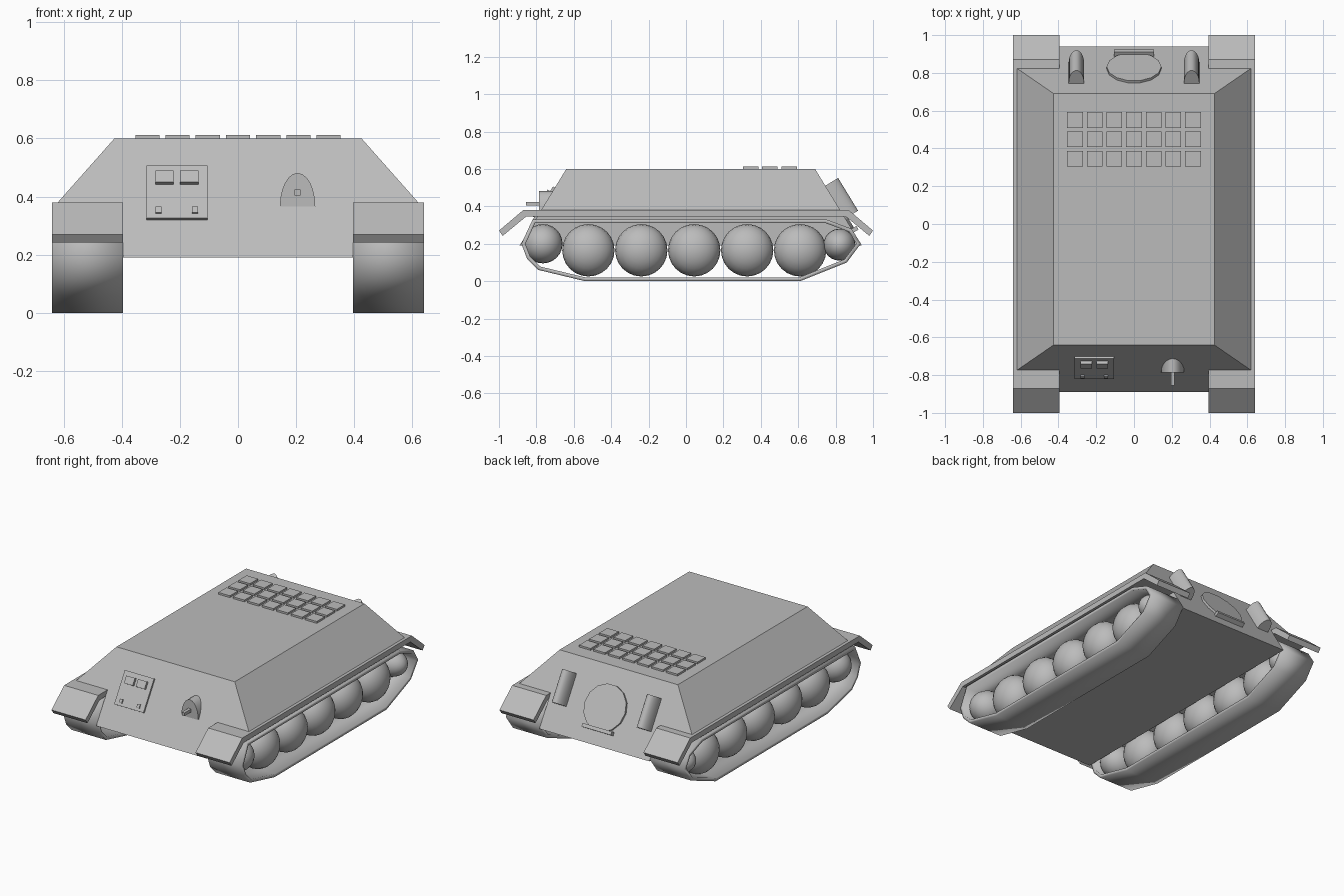
import bpy, bmesh, math
from mathutils import Vector, Matrix

cube = bpy.data.objects.get("Cube")
if cube:
    bpy.data.objects.remove(cube, do_unlink=True)

grey = bpy.data.materials.new("plain_grey")
grey.use_nodes = True
COLOUR = (0.5, 0.5, 0.5, 1)
grey.diffuse_color = COLOUR
grey.node_tree.nodes["Principled BSDF"].inputs["Base Color"].default_value = COLOUR

SLOPE = 0.61  # horizontal run of the end plates per unit of height
ROOF = 0.6


def front_y(z):
    return -0.64 - SLOPE * (ROOF - z)


def rear_y(z):
    return 0.69 + SLOPE * (ROOF - z)


def finish(name, bm, smooth=None):
    bmesh.ops.recalc_face_normals(bm, faces=bm.faces)
    mesh = bpy.data.meshes.new(name)
    bm.to_mesh(mesh)
    bm.free()
    mesh.materials.append(grey)
    obj = bpy.data.objects.new(name, mesh)
    bpy.context.collection.objects.link(obj)
    if smooth:
        bpy.ops.object.select_all(action='DESELECT')
        obj.select_set(True)
        bpy.context.view_layer.objects.active = obj
        bpy.ops.object.shade_smooth_by_angle(angle=math.radians(smooth))
    return obj


def prism(name, profile, place, capped=True, smooth=None):
    """Sweep a 2D profile between two ends; place(u, v, end) gives the 3D point."""
    bm = bmesh.new()
    a, b = ([bm.verts.new(place(u, v, end)) for u, v in profile] for end in (0, 1))
    n = len(profile)
    for i in range(n):
        j = (i + 1) % n
        bm.faces.new((a[i], a[j], b[j], b[i]))
    if capped:
        bm.faces.new(a)
        bm.faces.new(b)
    return finish(name, bm, smooth)


def box(name, centre, size, rotation=Matrix()):
    bm = bmesh.new()
    bmesh.ops.create_cube(bm, size=1, matrix=Matrix.Translation(centre) @ rotation
                          @ Matrix.Diagonal((*size, 1)))
    return finish(name, bm)


def arch(half_width, height, steps=12):
    """Half-ellipse profile standing on its flat base."""
    return [(half_width * math.cos(math.pi * i / steps),
             height * math.sin(math.pi * i / steps)) for i in range(steps + 1)]


# Hull: one front outline whose ends lean with height
outline = [(-0.425, ROOF), (-0.62, 0.38), (-0.395, 0.38), (-0.395, 0.19)]
outline += [(-x, z) for x, z in reversed(outline)]
prism("hull", outline, lambda x, z, end: (x, rear_y(z) if end else front_y(z), z))

# Roof vents
for row in range(3):
    for col in range(-3, 4):
        box("roof_vent", (col * 0.104, 0.345 + row * 0.103, 0.604), (0.083, 0.083, 0.016))

# Running gear on both sides
fender = [(-0.87, 0.38), (-1, 0.27), (-0.98, 0.242), (-0.855, 0.345),
          (0.855, 0.345), (0.98, 0.242), (1, 0.27), (0.87, 0.38)]
track = [(-0.82, 0.33), (-0.88, 0.2), (-0.85, 0.12), (-0.79, 0.06), (-0.54, 0),
         (0.61, 0), (0.86, 0.1), (0.935, 0.2), (0.885, 0.28), (0.75, 0.33)]
wheels = [(-0.765, 0.2, 0.105), (0.82, 0.195, 0.085)]
wheels += [(-0.522 + 0.283 * i, 0.165, 0.14) for i in range(5)]
for side, label in ((1, "left"), (-1, "right")):
    def across(y, z, end):
        return (side * (0.64 if end else 0.395), y, z)

    prism(label + "_fender", fender, across)
    belt = prism(label + "_track", track, across, capped=False, smooth=25)
    solid = belt.modifiers.new("thickness", 'SOLIDIFY')
    solid.thickness = 0.02
    solid.offset = -1
    solid.use_even_offset = True
    for y, z, radius in wheels:
        bm = bmesh.new()
        bmesh.ops.create_uvsphere(bm, u_segments=24, v_segments=12, radius=1)
        bm.transform(Matrix.Translation((side * 0.518, y, z))
                     @ Matrix.Diagonal((0.115, radius, radius, 1))
                     @ Matrix.Rotation(math.pi / 2, 4, 'Y'))
        finish(label + "_wheel", bm, smooth=60)

# Driver hatch with vision ports and hinges on the front plate
tilt = math.atan(SLOPE)
lean = Matrix.Rotation(-tilt, 4, 'X')


def on_front(name, x, z, width, height, depth):
    box(name, (x, front_y(z), z), (width, 2 * depth, height / math.cos(tilt)), lean)


on_front("driver_hatch", -0.21, 0.41, 0.21, 0.18, 0.012)
for x in (-0.253, -0.168):
    on_front("vision_port", x, 0.455, 0.063, 0.04, 0.028)
for x in (-0.273, -0.148):
    on_front("hatch_hinge", x, 0.345, 0.02, 0.02, 0.02)

# Machine gun in its arched mount
prism("gun_mount", arch(0.061, 0.116),
      lambda u, v, end: (0.205 + u, -0.70 if end else -0.787, 0.365 + v), smooth=40)
box("gun_barrel", (0.205, -0.8, 0.414), (0.02, 0.11, 0.02))

# Round hatch and exhausts on the rear plate
down = Vector((0, SLOPE, -1)).normalized()
out = Vector((0, 1, SLOPE)).normalized()


def rear_point(x, z):
    return Vector((x, rear_y(z), z))


disc = [(0.145 * math.cos(math.tau * i / 14), 0.145 * math.sin(math.tau * i / 14))
        for i in range(14)]
prism("rear_hatch", disc,
      lambda u, v, end: rear_point(u, 0.385) + down * v + out * (0.014 if end else -0.01))
box("rear_hatch_hinge", rear_point(0, 0.27) + out * 0.01, (0.21, 0.04, 0.022),
    Matrix.Rotation(tilt, 4, 'X'))
for x in (-0.305, 0.305):
    prism("exhaust", arch(0.041, 0.08),
          lambda u, v, end: rear_point(x + u, 0.51) + down * (0.205 * end) + out * v, smooth=40)
